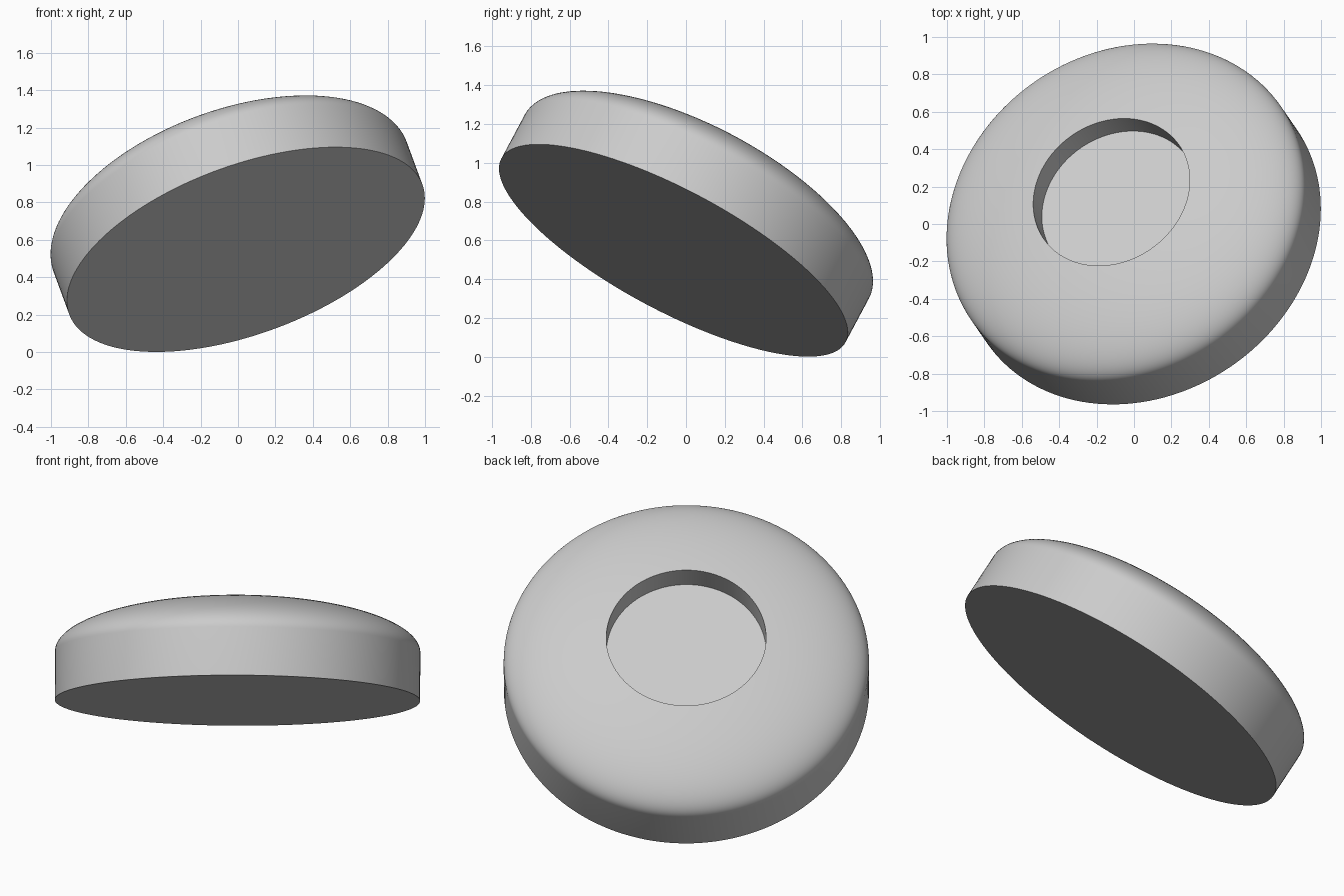
import bpy
import bmesh
from math import asin, cos, sin, pi, radians
from mathutils import Vector

if "Cube" in bpy.data.objects:
    bpy.data.objects.remove(bpy.data.objects["Cube"], do_unlink=True)

RADIUS = 1.006
WALL = 0.27          # straight side height
DOME = 0.285         # rise of the elliptical dome
HOLE = 0.44          # recess radius
DEPTH = 0.15         # recess depth below its rim
STEPS = 28
SEGMENTS = 144
AXIS = Vector((-0.309, 0.448, 0.839))
BASE = Vector((0.042, -0.065, 0.548))

# Grey material
grey = bpy.data.materials.new("light grey")
grey.use_nodes = True
grey.diffuse_color = (0.6, 0.6, 0.6, 1)
grey.node_tree.nodes["Principled BSDF"].inputs["Base Color"].default_value = (0.6, 0.6, 0.6, 1)

# Half profile: base, wall, elliptical dome, recess wall, recess floor
profile = [(0, 0), (RADIUS, 0)]
end = pi / 2 - asin(HOLE / RADIUS)
for i in range(STEPS + 1):
    a = end * i / STEPS
    profile.append((RADIUS * cos(a), WALL + DOME * sin(a)))
floor = profile[-1][1] - DEPTH
profile += [(HOLE, floor), (0, floor)]

# Domed disc: profile turned about its axis
bm = bmesh.new()
verts = [bm.verts.new((r, 0, z)) for r, z in profile]
edges = [bm.edges.new(pair) for pair in zip(verts, verts[1:])]
bmesh.ops.spin(bm, geom=verts + edges, cent=(0, 0, 0), axis=(0, 0, 1),
               angle=2 * pi, steps=SEGMENTS, use_merge=True)
bmesh.ops.remove_doubles(bm, verts=bm.verts, dist=0.0001)
bmesh.ops.recalc_face_normals(bm, faces=bm.faces)
mesh = bpy.data.meshes.new("domed_disc")
bm.to_mesh(mesh)
bm.free()
mesh.materials.append(grey)

# Place it tilted, resting on the lowest point of its base edge
disc = bpy.data.objects.new("domed_disc", mesh)
bpy.context.collection.objects.link(disc)
disc.rotation_euler = AXIS.to_track_quat("Z", "Y").to_euler()
disc.location = BASE

bpy.ops.object.select_all(action="DESELECT")
disc.select_set(True)
bpy.context.view_layer.objects.active = disc
bpy.ops.object.shade_smooth_by_angle(angle=radians(30))
